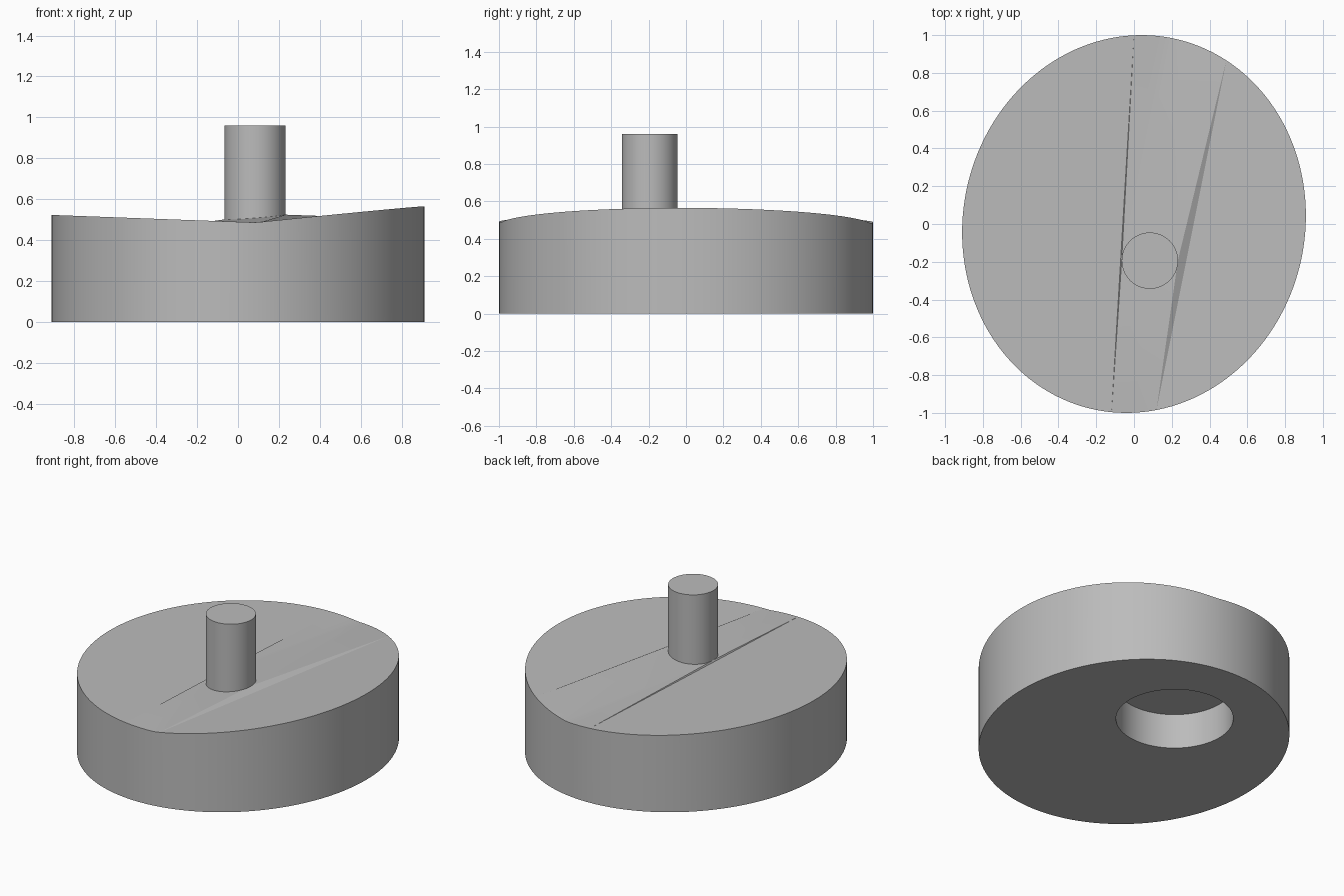
import bpy, bmesh, math
from mathutils import Matrix

if "Cube" in bpy.data.objects:
    bpy.data.objects.remove(bpy.data.objects["Cube"], do_unlink=True)

grey = bpy.data.materials.new("plain grey")
grey.use_nodes = True
grey.diffuse_color = (0.5, 0.5, 0.5, 1)
grey.node_tree.nodes["Principled BSDF"].inputs["Base Color"].default_value = grey.diffuse_color


def finish(name, bm):
    bmesh.ops.recalc_face_normals(bm, faces=bm.faces[:])
    mesh = bpy.data.meshes.new(name)
    bm.to_mesh(mesh)
    bm.free()
    mesh.materials.append(grey)
    obj = bpy.data.objects.new(name, mesh)
    bpy.context.collection.objects.link(obj)
    return obj


def cylinder(name, x, y, bottom, top, radius):
    bm = bmesh.new()
    bmesh.ops.create_cone(bm, cap_ends=True, segments=96, radius1=radius, radius2=radius,
                          depth=top - bottom,
                          matrix=Matrix.Translation((x, y, (bottom + top) / 2)))
    return finish(name, bm)


def smooth(obj):
    bpy.ops.object.select_all(action='DESELECT')
    obj.select_set(True)
    bpy.context.view_layer.objects.active = obj
    bpy.ops.object.shade_smooth_by_angle(angle=math.radians(20))


# Oval body: the top is two shallow slopes meeting in a creased middle strip
COUNT = 144
BACK_RIGHT, BACK_LEFT, FRONT_LEFT, FRONT_RIGHT = 23, 36, 105, 111
bm = bmesh.new()
floor, rim = [], []
for i in range(COUNT):
    t = math.tau * i / COUNT
    x = 0.91 * math.cos(t)
    y = 0.044 * math.cos(t) + 0.999 * math.sin(t)
    z = max(0.49 - 0.037 * x, 0.471 + 0.104 * x - 0.007 * y)
    floor.append(bm.verts.new((x, y, 0)))
    rim.append(bm.verts.new((x, y, z)))
bm.faces.new(floor[::-1])
for i in range(COUNT):
    j = (i + 1) % COUNT
    bm.faces.new((floor[i], floor[j], rim[j], rim[i]))

left_foot = bm.verts.new((-0.065, -0.19, 0.502))
right_foot = bm.verts.new((0.233, -0.19, 0.525))
top_faces = [
    rim[BACK_LEFT:FRONT_LEFT + 1],                              # left slope
    rim[FRONT_RIGHT:] + rim[:BACK_RIGHT + 1],                   # right slope
    [rim[BACK_LEFT], rim[FRONT_LEFT], left_foot],               # left crease
    [rim[FRONT_RIGHT], rim[BACK_RIGHT], right_foot],            # right step
    [right_foot] + rim[BACK_RIGHT:BACK_LEFT + 1] + [left_foot],     # strip behind the peg
    [left_foot] + rim[FRONT_LEFT:FRONT_RIGHT + 1] + [right_foot],   # strip before the peg
]
made = [bm.faces.new(f) for f in top_faces]
bmesh.ops.triangulate(bm, faces=made)
body = finish("body", bm)

# Round blind hole in the underside
cutter = cylinder("hole_cutter", -0.01, 0.365, -0.2, 0.23, 0.35)
cutter.hide_render = True
cut = body.modifiers.new("hole", 'BOOLEAN')
cut.operation = 'DIFFERENCE'
cut.solver = 'EXACT'
cut.object = cutter
bpy.context.view_layer.objects.active = body
bpy.ops.object.modifier_apply(modifier=cut.name)
bpy.data.objects.remove(cutter, do_unlink=True)
smooth(body)

# Upright peg
smooth(cylinder("peg", 0.084, -0.194, 0.45, 0.96, 0.149))
